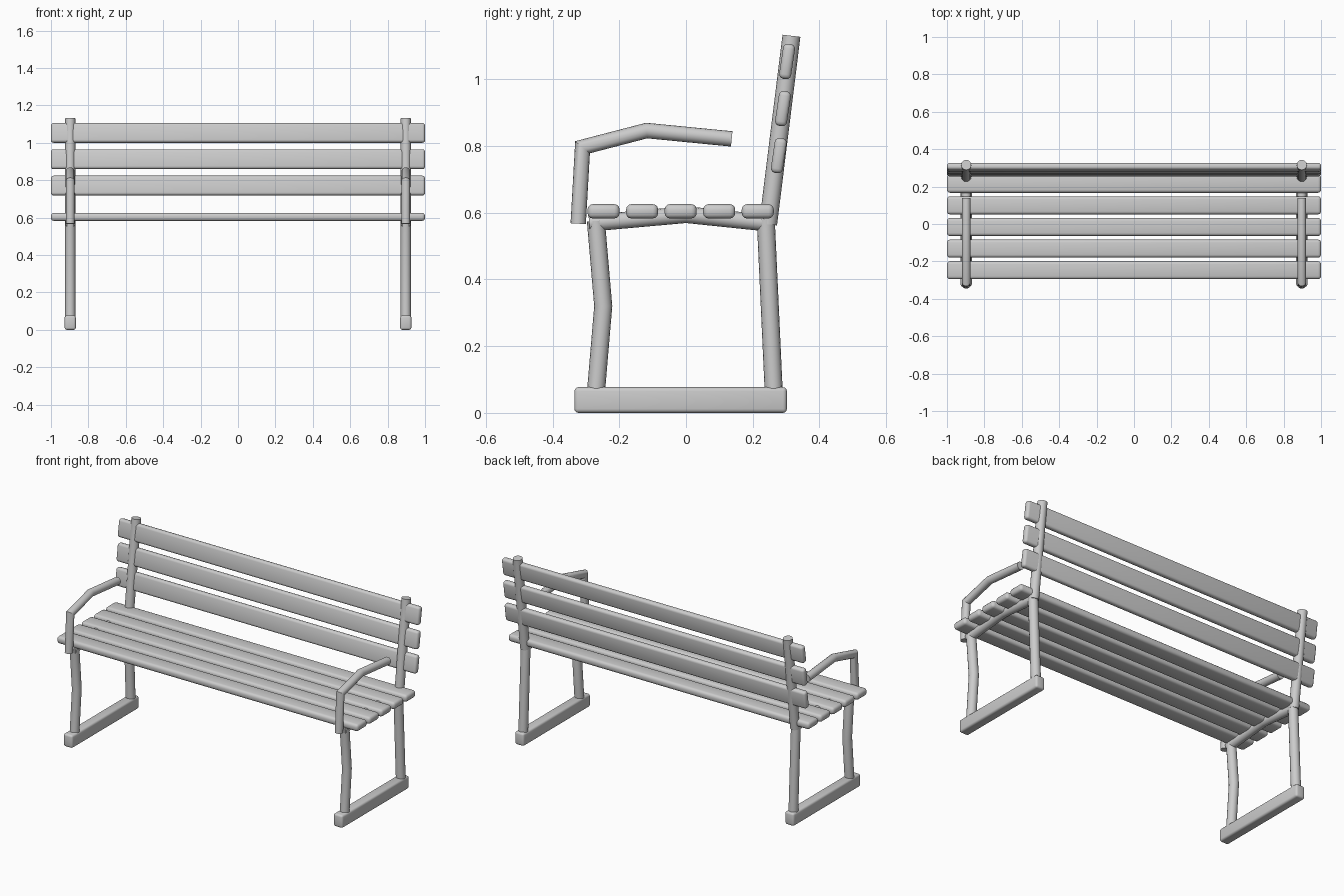
import bpy, bmesh, math
from mathutils import Vector

if "Cube" in bpy.data.objects:
    bpy.data.objects.remove(bpy.data.objects["Cube"])

grey = bpy.data.materials.new("light_grey")
grey.use_nodes = True
colour = (0.6, 0.6, 0.6, 1)
grey.diffuse_color = colour
grey.node_tree.nodes["Principled BSDF"].inputs["Base Color"].default_value = colour

FRAME_X = 0.897
SIDES = 16


def finish(bm, name, angle):
    bmesh.ops.recalc_face_normals(bm, faces=bm.faces)
    mesh = bpy.data.meshes.new(name)
    bm.to_mesh(mesh)
    bm.free()
    mesh.materials.append(grey)
    obj = bpy.data.objects.new(name, mesh)
    bpy.context.collection.objects.link(obj)
    bpy.ops.object.select_all(action="DESELECT")
    obj.select_set(True)
    bpy.context.view_layer.objects.active = obj
    bpy.ops.object.shade_smooth_by_angle(angle=math.radians(angle))
    return obj


def rounded_bar(name, size, location, bevel, tilt=0):
    """Box with rounded edges, tilted about the x axis."""
    bm = bmesh.new()
    bmesh.ops.create_cube(bm, size=1)
    bmesh.ops.scale(bm, vec=size, verts=bm.verts)
    bmesh.ops.bevel(bm, geom=bm.edges[:], offset=bevel, segments=3,
                    profile=0.5, affect="EDGES")
    obj = finish(bm, name, 40)
    obj.location = location
    obj.rotation_euler.x = math.radians(tilt)
    return obj


def tube(name, x, path, radius):
    """Round tube with mitred corners along a path of (y, z) points."""
    bm = bmesh.new()
    points = [Vector((0, y, z)) for y, z in path]
    steps = [(b - a).normalized() for a, b in zip(points, points[1:])]
    rings = []
    for i, p in enumerate(points):
        before, after = steps[max(i - 1, 0)], steps[min(i, len(steps) - 1)]
        along = (before + after).normalized()
        across = Vector((0, -along.z, along.y)) / along.dot(after)
        ring = []
        for k in range(SIDES):
            a = math.tau * k / SIDES
            side = Vector((math.sin(a), 0, 0))
            ring.append(bm.verts.new(p + radius * (across * math.cos(a) + side)))
        rings.append(ring)
    for low, high in zip(rings, rings[1:]):
        for k in range(SIDES):
            n = (k + 1) % SIDES
            bm.faces.new((low[k], low[n], high[n], high[k]))
    bm.faces.new(rings[0])
    bm.faces.new(rings[-1])
    obj = finish(bm, name, 30)
    obj.location.x = x
    return obj


# Seat slats
for i in range(5):
    rounded_bar(f"seat_slat_{i + 1}", (2, 0.096, 0.043),
                (0, -0.247 + 0.1155 * i, 0.604), 0.016)

# Back slats, leaning with the posts
for i in range(3):
    rounded_bar(f"back_slat_{i + 1}", (2, 0.036, 0.106),
                (0, 0.278 + 0.0125 * i, 0.771 + 0.141 * i), 0.014, -8.5)

# Tubular end frames
for side, x in (("left", FRAME_X), ("right", -FRAME_X)):
    rounded_bar(f"{side}_foot", (0.06, 0.637, 0.077), (x, -0.016, 0.0385), 0.012)
    tube(f"{side}_front_leg", x,
         [(-0.27, 0.575), (-0.248, 0.32), (-0.27, 0.06)], 0.027)
    tube(f"{side}_back_leg", x, [(0.239, 0.58), (0.263, 0.06)], 0.027)
    tube(f"{side}_back_post", x, [(0.246, 0.565), (0.316, 1.13)], 0.027)
    tube(f"{side}_seat_rail", x,
         [(-0.29, 0.568), (0, 0.594), (0.25, 0.568)], 0.025)
    tube(f"{side}_armrest", x,
         [(-0.323, 0.567), (-0.31, 0.796), (-0.118, 0.846), (0.137, 0.821)], 0.023)
